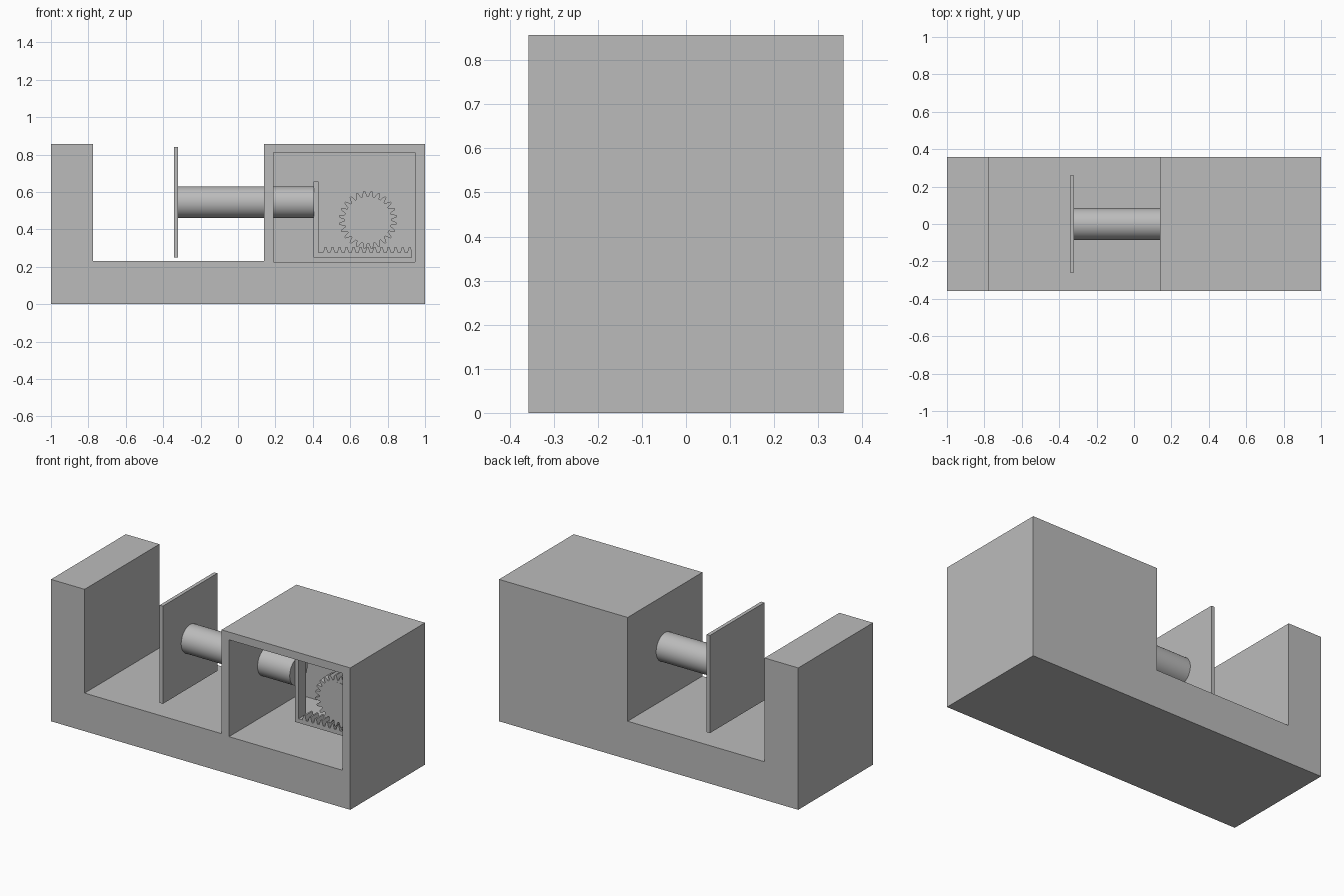
import bpy, bmesh, math
from mathutils import Matrix

cube = bpy.data.objects.get("Cube")
if cube:
    bpy.data.objects.remove(cube, do_unlink=True)

grey = bpy.data.materials.new("plain grey")
grey.use_nodes = True
grey.diffuse_color = (0.5, 0.5, 0.5, 1)
grey.node_tree.nodes["Principled BSDF"].inputs["Base Color"].default_value = (0.5, 0.5, 0.5, 1)


def finish(name, bm):
    bmesh.ops.recalc_face_normals(bm, faces=bm.faces[:])
    mesh = bpy.data.meshes.new(name)
    bm.to_mesh(mesh)
    bm.free()
    mesh.materials.append(grey)
    obj = bpy.data.objects.new(name, mesh)
    bpy.context.collection.objects.link(obj)
    return obj


def extrude_profile(name, points, y0, y1):
    """Closed x-z outline swept along y."""
    bm = bmesh.new()
    face = bm.faces.new([bm.verts.new((x, y0, z)) for x, z in points])
    res = bmesh.ops.extrude_face_region(bm, geom=[face])
    verts = [v for v in res["geom"] if isinstance(v, bmesh.types.BMVert)]
    bmesh.ops.translate(bm, verts=verts, vec=(0, y1 - y0, 0))
    return finish(name, bm)


def box(name, x0, x1, y0, y1, z0, z1):
    return extrude_profile(name, [(x0, z0), (x1, z0), (x1, z1), (x0, z1)], y0, y1)


def cylinder(name, radius, length, centre, axis, sides=48):
    bm = bmesh.new()
    rot = Matrix.Rotation(math.pi / 2, 4, axis)
    bmesh.ops.create_cone(bm, cap_ends=True, segments=sides, radius1=radius,
                          radius2=radius, depth=length,
                          matrix=Matrix.Translation(centre) @ rot)
    obj = finish(name, bm)
    bpy.ops.object.select_all(action="DESELECT")
    obj.select_set(True)
    bpy.context.view_layer.objects.active = obj
    bpy.ops.object.shade_smooth_by_angle(angle=math.radians(30))
    return obj


# Housing: channel-shaped body with an open-fronted chamber
D, TOP, FLOOR = 0.357, 0.857, 0.23
body = extrude_profile("housing", [(-1, 0), (1, 0), (1, TOP), (0.14, TOP), (0.14, FLOOR),
                                   (-0.775, FLOOR), (-0.775, TOP), (-1, TOP)], -D, D)
cutter = box("chamber_cutter", 0.19, 0.947, -D - 0.1, D - 0.048, 0.225, 0.81)
cutter.hide_render = True
mod = body.modifiers.new("chamber", "BOOLEAN")
mod.operation, mod.object, mod.solver = "DIFFERENCE", cutter, "EXACT"
bpy.context.view_layer.objects.active = body
bpy.ops.object.modifier_apply(modifier=mod.name)
bpy.data.objects.remove(cutter, do_unlink=True)

# Pressing plate and its push rod
box("press_plate", -0.342, -0.32, -0.26, 0.26, 0.25, 0.84)
cylinder("push_rod", 0.085, 0.726, (0.042, 0, 0.545), "Y", 64)

# Angled bracket with a toothed rack
H, PITCH, ROOT, TIP = 0.036, 0.0375, 0.275, 0.305
rack = [(0.93, 0.25), (0.405, 0.25), (0.405, 0.655), (0.43, 0.655), (0.43, ROOT)]
for i in range(13):
    x = 0.455 + i * PITCH
    rack += [(x + t * PITCH, z) for t, z in
             ((0, ROOT), (0.22, TIP), (0.48, TIP), (0.7, ROOT))]
rack = [(min(x, 0.93), z) for x, z in rack]
extrude_profile("rack_bracket", rack, -H, H)

# Pinion gear with a flat hub face and a thin axle
GX, GZ, TEETH = 0.695, 0.45, 24
gear = []
for i in range(TEETH):
    for t, r in ((0, 0.126), (0.22, 0.126), (0.36, 0.143), (0.46, 0.155),
                 (0.7, 0.155), (0.84, 0.143)):
        a = math.tau * (i + t - 0.08) / TEETH - math.pi / 2
        gear.append((GX + r * math.cos(a), GZ + r * math.sin(a)))
extrude_profile("pinion_gear", gear, -H, H)
cylinder("gear_hub", 0.115, 2 * H + 0.002, (GX, 0, GZ), "X")
cylinder("gear_axle", 0.01, 0.36, (GX, 0.142, GZ), "X", 24)
